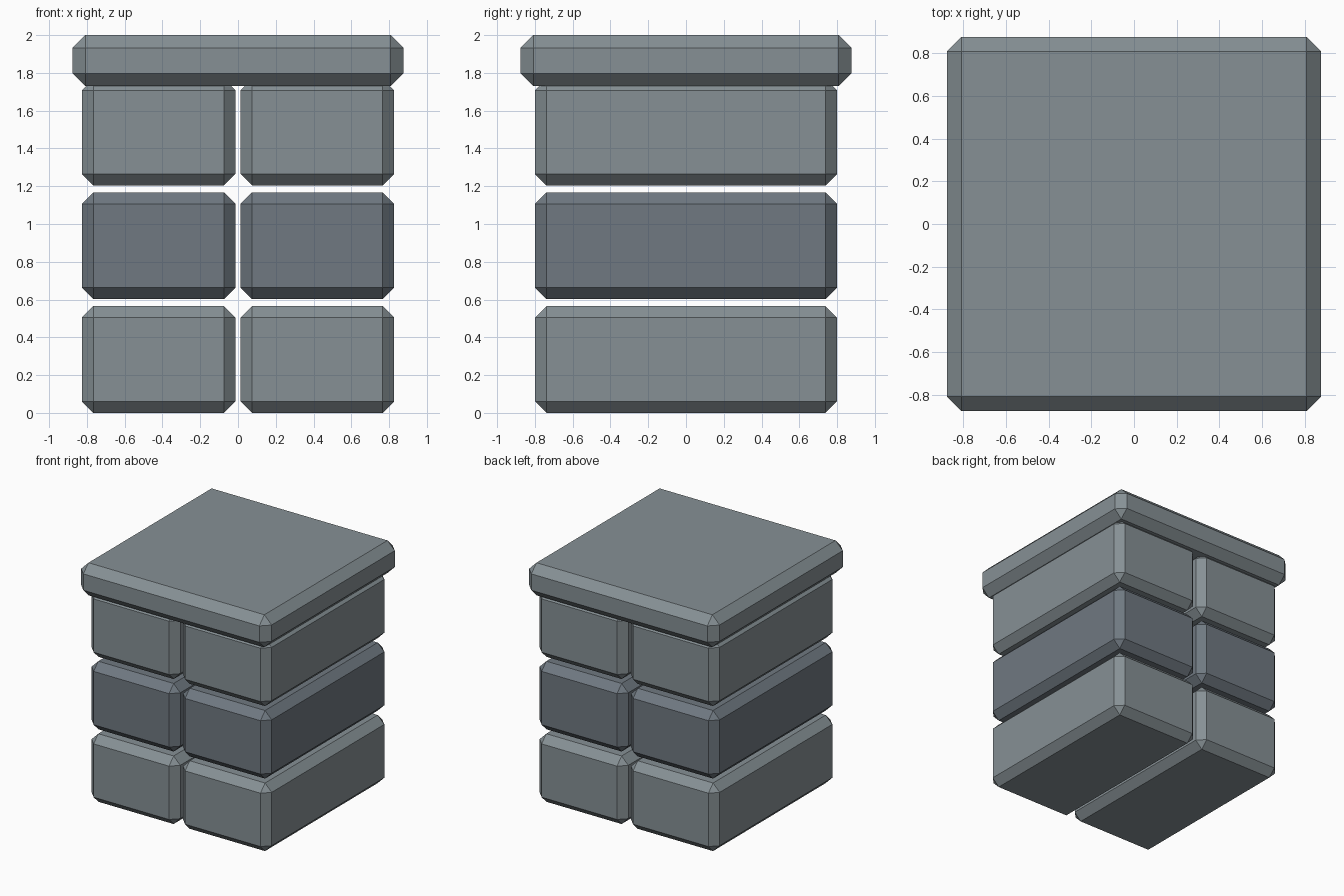
import bpy
import bmesh
from mathutils import Vector

if "Cube" in bpy.data.objects:
    bpy.data.objects.remove(bpy.data.objects["Cube"])


def material(name, rgb):
    mat = bpy.data.materials.new(name)
    mat.diffuse_color = (*rgb, 1.0)
    mat.use_nodes = True
    mat.node_tree.nodes["Principled BSDF"].inputs["Base Color"].default_value = mat.diffuse_color
    return mat


def chamfered_block(name, low, high, chamfer, mat):
    """Box between two corners with every edge cut by one flat chamfer."""
    low, high = Vector(low), Vector(high)
    bm = bmesh.new()
    bmesh.ops.create_cube(bm, size=1.0)
    bmesh.ops.scale(bm, vec=high - low, verts=bm.verts)
    bmesh.ops.bevel(bm, geom=bm.edges[:], offset=chamfer, offset_type='OFFSET',
                    segments=1, profile=0.5, affect='EDGES')
    mesh = bpy.data.meshes.new(name)
    bm.to_mesh(mesh)
    bm.free()
    mesh.materials.append(mat)
    obj = bpy.data.objects.new(name, mesh)
    obj.location = (low + high) / 2
    bpy.context.collection.objects.link(obj)
    return obj


light_stone = material("light_stone", (0.24, 0.28, 0.30))
dark_stone = material("dark_stone", (0.16, 0.19, 0.22))

# Three courses of paired stones, each running the full depth
for i, course in enumerate(("lower", "middle", "upper")):
    z = i * 0.602
    mat = dark_stone if course == "middle" else light_stone
    for side, x0, x1 in (("left", -0.827, -0.013), ("right", 0.013, 0.827)):
        chamfered_block(f"{course}_{side}_stone", (x0, -0.8, z),
                        (x1, 0.8, z + 0.565), 0.061, mat)

# Overhanging cap slab
chamfered_block("cap_slab", (-0.875, -0.875, 1.73), (0.875, 0.875, 2.0),
                0.067, light_stone)
